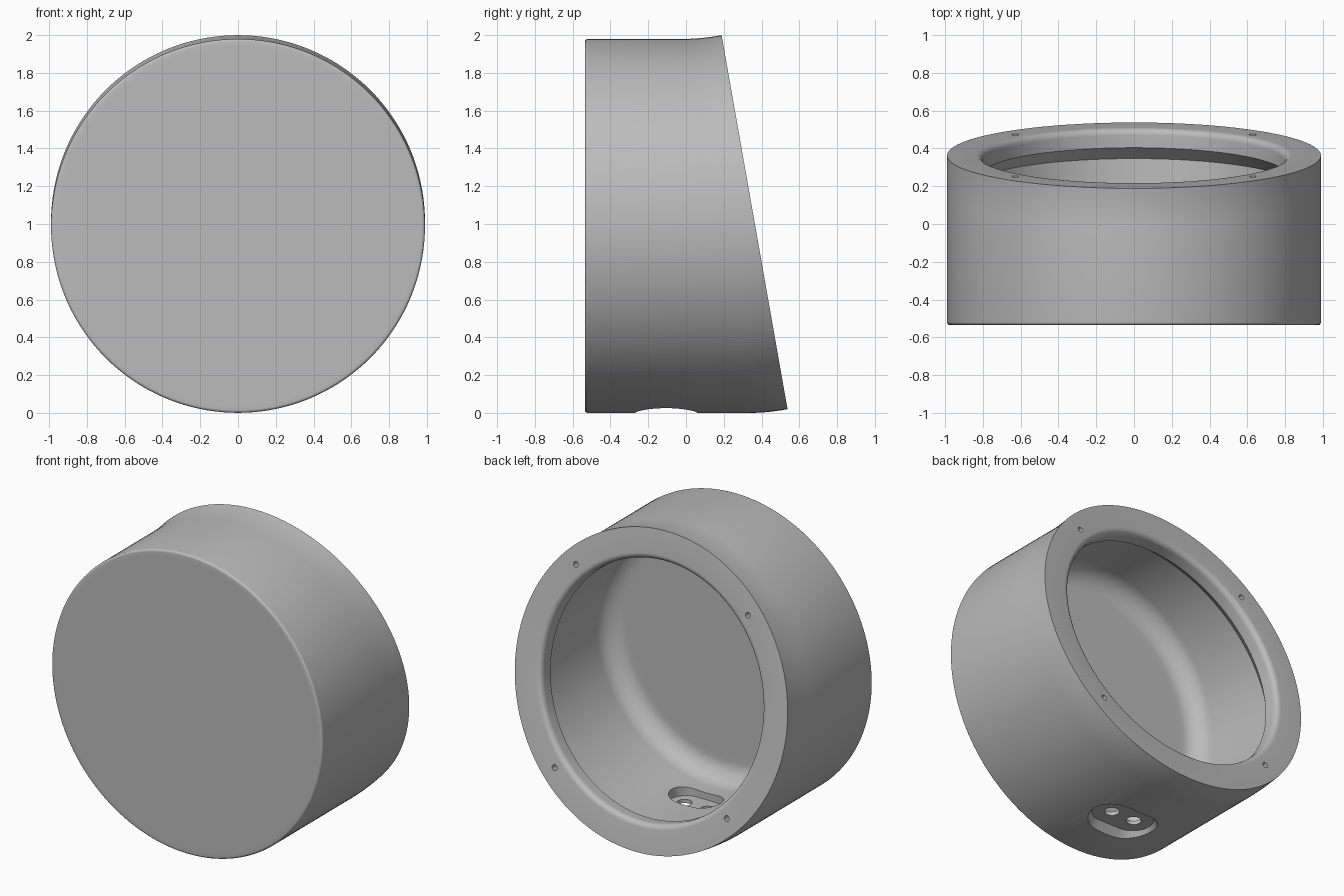
import bpy, bmesh, math
from mathutils import Matrix, Vector

cube = bpy.data.objects.get("Cube")
if cube:
    bpy.data.objects.remove(cube, do_unlink=True)

SEGMENTS = 144
RADIUS = 0.99
FRONT_Y, RIM_Y = -0.535, 0.363
TILT = math.radians(10)
FLARE = 0.2      # length over which the wall bends toward the tilted rim
RISE = 0.02      # how far the rim sits above the straight body
POCKET_Y = -0.105

grey = bpy.data.materials.new("matte_grey")
grey.use_nodes = True
grey.diffuse_color = (0.5, 0.5, 0.5, 1)
grey.node_tree.nodes["Principled BSDF"].inputs["Base Color"].default_value = (0.5, 0.5, 0.5, 1)


def arc(cx, cy, r, start, end, steps):
    """Points on an arc, angles in degrees."""
    angles = [math.radians(start + (end - start) * i / steps) for i in range(steps + 1)]
    return [(cx + r * math.cos(a), cy + r * math.sin(a)) for a in angles]


def make_object(name, bm):
    bmesh.ops.recalc_face_normals(bm, faces=bm.faces)
    mesh = bpy.data.meshes.new(name)
    bm.to_mesh(mesh)
    bm.free()
    mesh.materials.append(grey)
    obj = bpy.data.objects.new(name, mesh)
    bpy.context.collection.objects.link(obj)
    return obj


def loft(name, rings):
    """Skin a list of closed rings and cap both ends."""
    bm = bmesh.new()
    loops = [[bm.verts.new(p) for p in ring] for ring in rings]
    n = len(loops[0])
    for a, b in zip(loops, loops[1:]):
        for i in range(n):
            j = (i + 1) % n
            bm.faces.new((a[i], a[j], b[j], b[i]))
    bm.faces.new(loops[0])
    bm.faces.new(loops[-1])
    return make_object(name, bm)


def straight_ring(r, y):
    turns = [math.tau * i / SEGMENTS for i in range(SEGMENTS)]
    return [(r * math.cos(t), y, RADIUS + r * math.sin(t)) for t in turns]


def tilted_ring(r, depth):
    """Ring parallel to the slanted rim, lifted gradually near the rim."""
    lift = RISE * max(0, 1 - depth / FLARE) ** 2
    return [(x, RIM_Y - depth - (z - RADIUS) * math.tan(TILT), z + lift)
            for x, _, z in straight_ring(r, 0)]


def stadium(a, r, z):
    """Rounded slot outline, long in x."""
    ends = arc(a, POCKET_Y, r, -90, 90, 16) + arc(-a, POCKET_Y, r, 90, 270, 16)
    return [(x, y, z) for x, y in ends]


def cylinder_cutter(name, r, length, matrix):
    bm = bmesh.new()
    bmesh.ops.create_cone(bm, cap_ends=True, segments=32, radius1=r, radius2=r,
                          depth=length, matrix=matrix)
    return make_object(name, bm)


# Hollow housing: closed front, straight wall, slanted open rim, undercut cavity
edge = 0.015
floor_y, cavity_r, fillet = -0.43, 0.87, 0.13
rings = [straight_ring(0.95, FRONT_Y)]
rings += [straight_ring(r, y) for r, y in
          arc(RADIUS - edge, FRONT_Y + edge, edge, -90, 0, 5)]
rings += [tilted_ring(RADIUS, FLARE * (1 - i / 8)) for i in range(9)]
rings += [tilted_ring(r, d) for r, d in arc(0.835, 0.035, 0.035, 270, 180, 6)]
rings += [tilted_ring(0.8, 0.1), tilted_ring(cavity_r, 0.17)]
rings += [straight_ring(r, y) for r, y in
          arc(cavity_r - fillet, floor_y + fillet, fillet, 0, -90, 10)]
rings += [straight_ring(0.7, floor_y)]
housing = loft("housing", rings)

# Cable entry: tapered outer pocket, inner recess and two through holes
cutters = [
    loft("outer_pocket_cutter", [stadium(0.078, 0.178, -0.02), stadium(0.078, 0.125, 0.05)]),
    loft("inner_recess_cutter", [stadium(0.071, 0.107, 0.075), stadium(0.071, 0.107, 0.2)]),
]
for side in (-1, 1):
    cutters.append(cylinder_cutter("cable_hole_cutter", 0.046, 0.1,
                   Matrix.Translation((side * 0.085, POCKET_Y, 0.06))))

# Four blind screw holes square to the slanted rim
normal = Vector((0, math.cos(TILT), math.sin(TILT)))
turn = normal.to_track_quat('Z', 'Y').to_matrix().to_4x4()
offset = 0.629
for sx in (-1, 1):
    for sz in (-1, 1):
        spot = Vector((sx * offset, RIM_Y - sz * offset * math.tan(TILT),
                       RADIUS + RISE + sz * offset))
        cutters.append(cylinder_cutter("screw_hole_cutter", 0.018, 0.1,
                                       Matrix.Translation(spot) @ turn))

# Cut everything out of the housing
bpy.ops.object.select_all(action='DESELECT')
bpy.context.view_layer.objects.active = housing
housing.select_set(True)
for cutter in cutters:
    cut = housing.modifiers.new("cut", 'BOOLEAN')
    cut.operation = 'DIFFERENCE'
    cut.solver = 'EXACT'
    cut.object = cutter
    bpy.ops.object.modifier_apply(modifier=cut.name)
    bpy.data.objects.remove(cutter, do_unlink=True)

bpy.ops.object.shade_smooth_by_angle(angle=math.radians(28))
